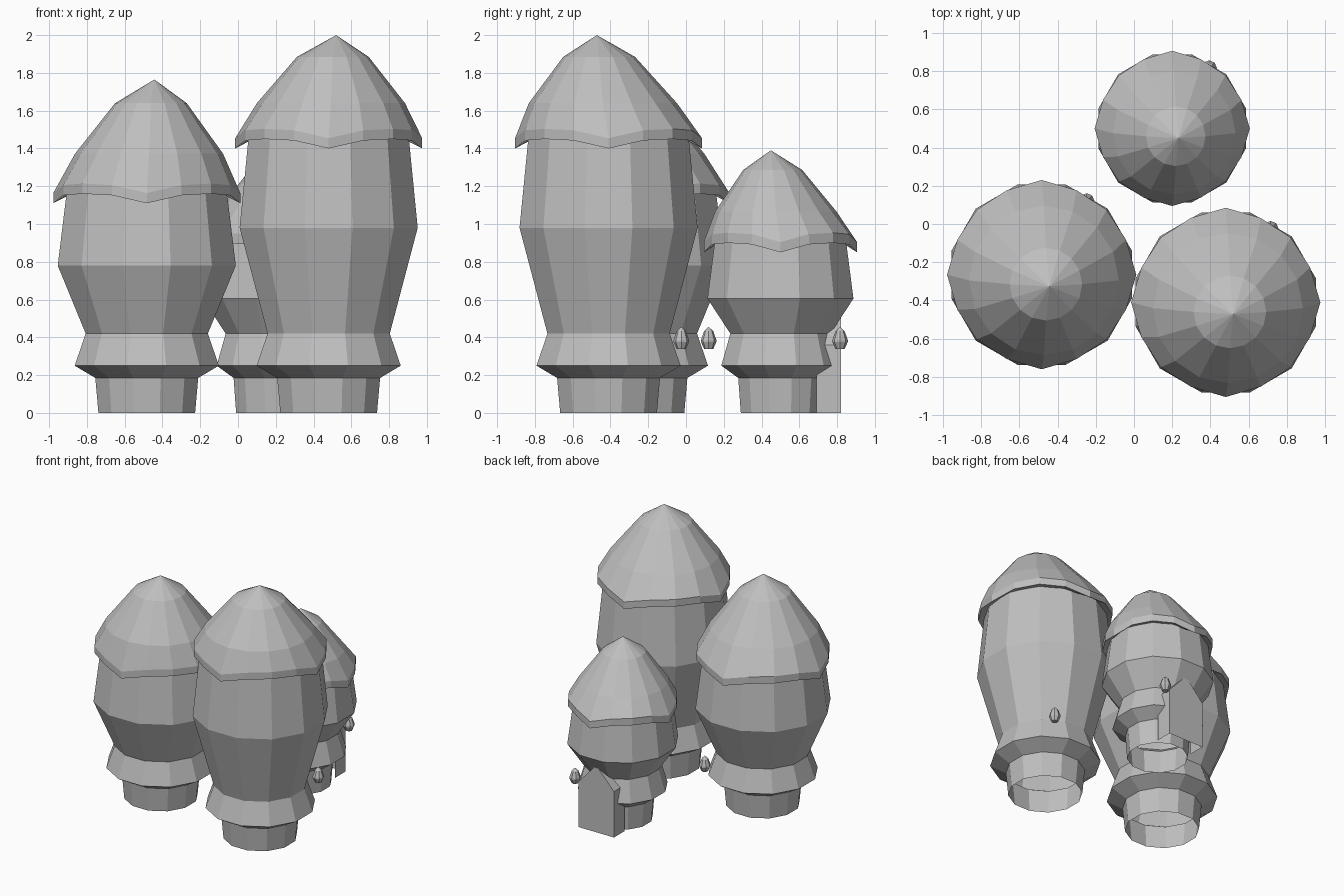
import bpy, bmesh
from math import sin, cos, tau

cube = bpy.data.objects.get("Cube")
if cube:
    bpy.data.objects.remove(cube, do_unlink=True)

# Single stone-grey colour
grey = bpy.data.materials.new("stone_grey")
grey.use_nodes = True
grey.diffuse_color = (0.52, 0.52, 0.52, 1)
grey.node_tree.nodes["Principled BSDF"].inputs["Base Color"].default_value = grey.diffuse_color


def finish(name, bm, location):
    bmesh.ops.recalc_face_normals(bm, faces=bm.faces)
    mesh = bpy.data.meshes.new(name)
    bm.to_mesh(mesh)
    bm.free()
    mesh.materials.append(grey)
    obj = bpy.data.objects.new(name, mesh)
    obj.location = location
    bpy.context.collection.objects.link(obj)
    return obj


def loft(bm, rings, tip=None):
    """Join rings of points with quads, optionally closing on a tip point."""
    loops = [[bm.verts.new(p) for p in ring] for ring in rings]
    n = len(loops[0])
    for low, high in zip(loops, loops[1:]):
        for i in range(n):
            j = (i + 1) % n
            bm.faces.new((low[i], low[j], high[j], high[i]))
    if tip:
        top = bm.verts.new(tip)
        for i in range(n):
            bm.faces.new((loops[-1][i], loops[-1][(i + 1) % n], top))
    return loops


def circle(radius, z, sides, turn=0.0, shift=(0, 0)):
    return [(shift[0] + radius * cos(tau * (i + turn) / sides),
             shift[1] + radius * sin(tau * (i + turn) / sides), z) for i in range(sides)]


def drooping_ring(radius, z):
    """Sixteen points whose four cardinal corners hang lower and reach further out."""
    lift = (0, 0.042, 0.05, 0.042)
    reach = (1, 0.965, 0.97, 0.965)
    return [(radius * reach[i % 4] * cos(tau * i / 16),
             radius * reach[i % 4] * sin(tau * i / 16), z + lift[i % 4]) for i in range(16)]


def lantern(name, location):
    bm = bmesh.new()
    profile = [(0.024, -0.06), (0.041, -0.022), (0.041, -0.012), (0.024, 0.035)]
    loops = loft(bm, [circle(r, z, 8) for r, z in profile], (0, 0, 0.058))
    bm.faces.new(loops[0])
    finish(name, bm, location)


def tower(name, x, y, scale, belly, eave, apex):
    # Body: open foot, flared collar and swelling belly
    bm = bmesh.new()
    profile = [(0.265, 0), (0.282, 0.185), (0.395, 0.25), (0.335, 0.42),
               (0.488, belly), (0.44, eave + 0.05), (0.425, eave + 0.1)]
    loft(bm, [circle(r * scale, z, 12, 0.5) for r, z in profile])
    finish(name + "_body", bm, (x, y, 0))

    # Roof: drooping eave and a leaning, rounded cone
    bm = bmesh.new()
    rise = (apex - eave) / 0.6
    s = scale
    rings = [circle(0.41 * s, eave + 0.06, 16),
             drooping_ring(0.495 * s, eave),
             drooping_ring(0.495 * s, eave + 0.054),
             circle(0.392 * s, eave + 0.24 * rise, 16, 0, (0.012 * s, -0.03 * s)),
             circle(0.19 * s, eave + 0.485 * rise, 16, 0, (0.022 * s, -0.05 * s))]
    loft(bm, rings, (0.04 * s, -0.062 * s, apex))
    finish(name + "_roof", bm, (x, y, 0))

    lantern(name + "_lantern", (x + 0.235 * s, y + 0.385 * s, 0.398))


tower("tall_tower", 0.48, -0.41, 1.0, 0.98, 1.40, 2.0)
tower("middle_tower", -0.483, -0.265, 1.0, 0.78, 1.11, 1.765)
tower("small_tower", 0.2, 0.5, 0.82, 0.605, 0.85, 1.39)

# Gabled porch on the back of the small tower, open towards the tower and ground
bm = bmesh.new()
outline = [(-0.153, 0), (-0.153, 0.36), (0, 0.525), (0.153, 0.36), (0.153, 0)]
inner, outer = [[bm.verts.new((px, py, pz)) for px, pz in outline] for py in (0.69, 0.82)]
bm.faces.new(outer)
for i in range(len(outline) - 1):
    bm.faces.new((inner[i], inner[i + 1], outer[i + 1], outer[i]))
finish("door_porch", bm, (0.205, 0, 0))
